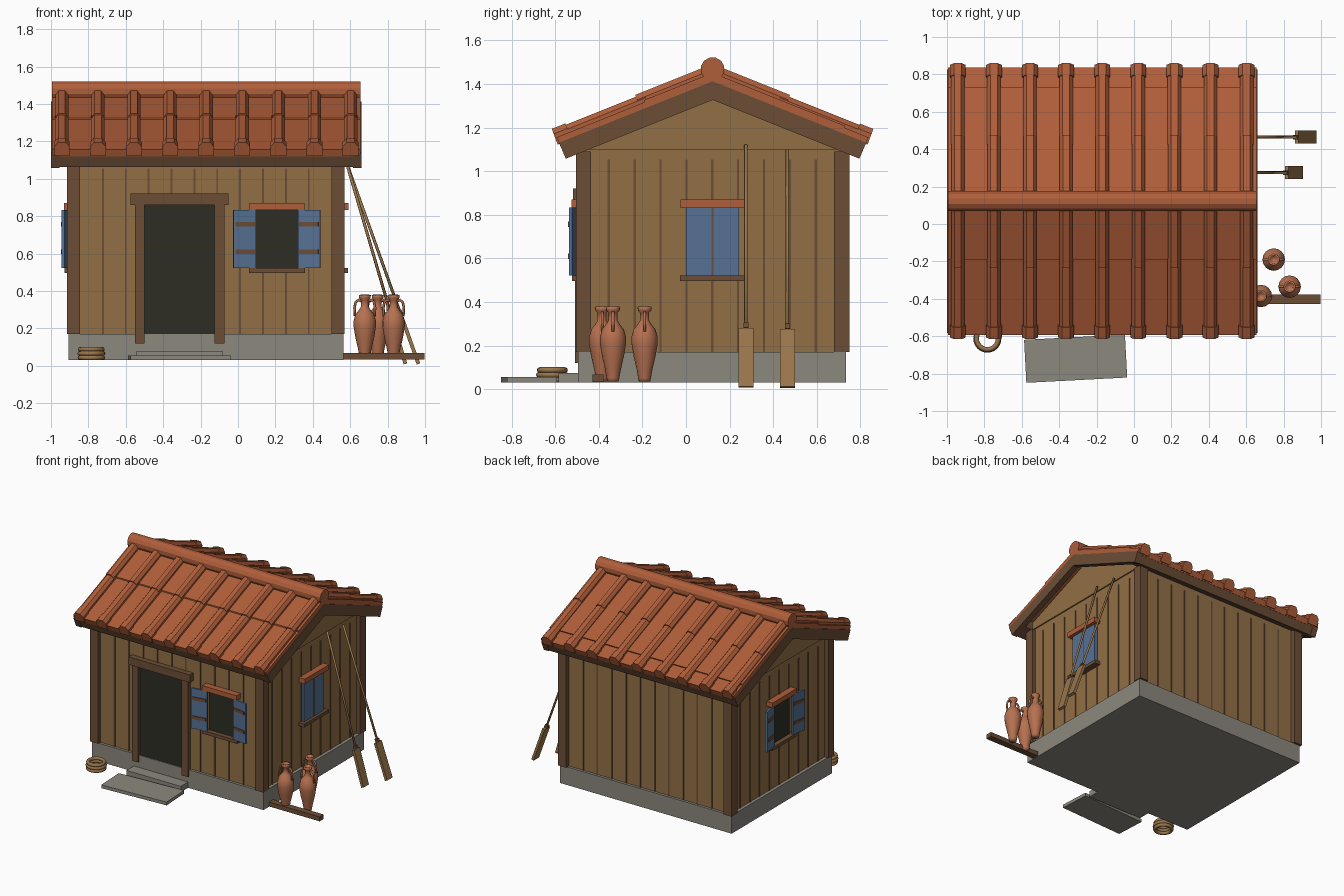
import bpy, bmesh, math
from mathutils import Matrix, Vector

if "Cube" in bpy.data.objects:
    bpy.data.objects.remove(bpy.data.objects["Cube"])


def material(name, rgb):
    m = bpy.data.materials.new(name)
    m.diffuse_color = (*rgb, 1)
    m.use_nodes = True
    m.node_tree.nodes["Principled BSDF"].inputs["Base Color"].default_value = m.diffuse_color
    return m


PLANK = material("plank_tan", (0.29, 0.16, 0.061))
TRIM = material("timber_brown", (0.15, 0.076, 0.037))
TILE = material("roof_tile", (0.43, 0.112, 0.042))
STONE = material("stone_grey", (0.262, 0.246, 0.209))
BLUE = material("shutter_blue", (0.093, 0.165, 0.296))
DARK = material("dark_opening", (0.027, 0.027, 0.018))
CLAY = material("jar_clay", (0.47, 0.165, 0.08))
ROPE = material("rope_and_oar_wood", (0.32, 0.18, 0.07))


def finish(name, bm, mat, smooth=False):
    bmesh.ops.recalc_face_normals(bm, faces=bm.faces)
    me = bpy.data.meshes.new(name)
    bm.to_mesh(me)
    bm.free()
    me.materials.append(mat)
    for p in me.polygons:
        p.use_smooth = smooth
    ob = bpy.data.objects.new(name, me)
    bpy.context.collection.objects.link(ob)
    return ob


def loft(name, loops, mat, smooth=False, closed=False):
    """Skin a list of equal point loops; cap the ends unless closed."""
    bm = bmesh.new()
    rings = [[bm.verts.new(p) for p in lp] for lp in loops]
    n = len(rings[0])
    pairs = list(zip(rings, rings[1:])) + ([(rings[-1], rings[0])] if closed else [])
    for a, b in pairs:
        for i in range(n):
            bm.faces.new((a[i], a[(i + 1) % n], b[(i + 1) % n], b[i]))
    if not closed:
        bm.faces.new(rings[0])
        bm.faces.new(rings[-1])
    return finish(name, bm, mat, smooth)


def box(name, x, y, z, mat, matrix=None):
    loops = [[Vector((a, b, c)) for a, b in
              ((x[0], y[0]), (x[1], y[0]), (x[1], y[1]), (x[0], y[1]))] for c in z]
    if matrix:
        loops = [[matrix @ p for p in lp] for lp in loops]
    return loft(name, loops, mat)


def prism_x(name, yz, x0, x1, mat):
    return loft(name, [[(x, y, z) for y, z in yz] for x in (x0, x1)], mat)


def tube(name, path, r, mat, sides=8):
    """Round bar following a list of points."""
    pts = [Vector(p) for p in path]
    loops = []
    for i, p in enumerate(pts):
        t = (pts[min(i + 1, len(pts) - 1)] - pts[max(i - 1, 0)]).normalized()
        u = t.cross(Vector((0, 1, 0))).normalized()
        v = t.cross(u)
        loops.append([p + r * (math.cos(a) * u + math.sin(a) * v)
                      for a in (math.tau * k / sides for k in range(sides))])
    return loft(name, loops, mat, True)


# Stone base and timber walls
box("foundation", (-0.905, 0.565), (-0.495, 0.735), (0.03, 0.17), STONE)
box("plank_walls", (-0.88, 0.54), (-0.475, 0.715), (0.17, 1.10), PLANK)
prism_x("gable", [(-0.475, 1.10), (-0.475, 1.147), (0.12, 1.385), (0.715, 1.147), (0.715, 1.10)],
        -0.89, 0.55, PLANK)
for x in (-0.915, 0.5):
    for y in (-0.505, 0.68):
        box("corner_post", (x, x + 0.07), (y, y + 0.07), (0.17, 1.09), TRIM)

# Dark seams between the planks
for i in range(1, 11):
    x = -0.845 + i * 0.1223
    for y in (-0.475, 0.715):
        box("plank_seam", (x - 0.005, x + 0.005), (y - 0.005, y + 0.005), (0.17, 1.055), TRIM)
for i in range(9):
    y = -0.354 + i * 0.1186
    for x in (-0.88, 0.54):
        box("plank_seam", (x - 0.005, x + 0.005), (y - 0.005, y + 0.005), (0.17, 1.055), TRIM)

# Roof: pieces measured by distance d from the ridge, on both sides
RY, SLOPE = 0.122, 0.4
X0, X1 = -0.995, 0.655


def roof_slab(name, s, d0, d1, top, thick, x0, x1, mat):
    cut = 0.37 * thick if d1 > 0.6 else 0
    yz = [(d0, top - SLOPE * d0), (d1, top - SLOPE * d1),
          (d1 - cut, top - thick - SLOPE * (d1 - cut)), (d0, top - thick - SLOPE * d0)]
    prism_x(name, [(RY + s * d, z) for d, z in yz], x0, x1, mat)


def cover_tile(x, s, d0, d1, base, w, h):
    prof = [(-w, -0.03), (-w, h * 0.45), (-w * 0.5, h), (w * 0.5, h), (w, h * 0.45), (w, -0.03)]
    loft("cover_tile", [[(x + px, RY + s * (d + 0.37 * pz), base + pz - SLOPE * d)
                         for px, pz in prof] for d in (d0, d1)], TILE)


for s in (-1, 1):
    for x0, x1 in ((-1.0, -0.955), (0.615, 0.66)):
        roof_slab("barge_board", s, 0, 0.705, 1.413, 0.086, x0, x1, TRIM)
    roof_slab("eave_board", s, 0.58, 0.70, 1.41, 0.08, -0.955, 0.615, TRIM)
    roof_slab("pan_tiles_lower", s, 0, 0.715, 1.442, 0.045, X0, X1, TILE)
    roof_slab("pan_tiles_upper", s, 0, 0.315 if s < 0 else 0.61, 1.452, 0.03, X0, X1, TILE)
    for i in range(9):
        x = -0.942 + i * 0.193
        cover_tile(x, s, 0, 0.34, 1.446, 0.035, 0.04)
        cover_tile(x, s, 0.30, 0.68, 1.441, 0.036, 0.036)
        cover_tile(x, s, 0.66, 0.722, 1.441, 0.042, 0.042)
loft("ridge_tile", [[(x, RY + 0.055 * math.cos(a), 1.468 + 0.055 * math.sin(a))
                     for a in (math.tau * (k + 0.5) / 12 for k in range(12))]
                    for x in (X0, X1)], TILE)

# Door and steps
box("door_opening", (-0.50, -0.125), (-0.488, -0.47), (0.17, 0.865), DARK)
for x in (-0.552, -0.125):
    box("door_jamb", (x, x + 0.053), (-0.51, -0.46), (0.12, 0.865), TRIM)
box("door_lintel", (-0.575, -0.05), (-0.518, -0.46), (0.86, 0.92), TRIM)
box("lower_step", (-0.27, 0.27), (-0.115, 0.115), (0.03, 0.055), STONE,
    Matrix.Translation((-0.312, -0.72, 0)) @ Matrix.Rotation(math.radians(3), 4, 'Z'))
box("upper_step", (-0.545, -0.08), (-0.585, -0.49), (0.03, 0.075), STONE)


# Windows, built facing -y and then turned onto their wall
def window(place, opened):
    w, z0, z1 = 0.115, 0.522, 0.833
    box("window_opening", (-w, w), (-0.011, 0), (z0, z1), DARK, place)
    box("window_lintel", (-0.148, 0.148), (-0.05, 0), (0.832, 0.87), TILE, place)
    box("window_sill", (-0.15, 0.15), (-0.047, 0), (0.497, 0.522), TRIM, place)
    for s in (-1, 1):
        if opened:
            leaf = (place @ Matrix.Translation((s * w, -0.03, 0))
                    @ Matrix.Rotation(-s * math.radians(10), 4, 'Z'))
            xs = sorted((0, s * 0.12))
            straps = sorted((s * 0.006, s * 0.11))
            box("shutter", xs, (-0.012, 0.004), (z0, z1), BLUE, leaf)
            for z in (0.61, 0.757):
                box("shutter_strap", straps, (-0.018, -0.01), (z - 0.012, z + 0.012), TRIM, leaf)
        else:
            box("shutter", sorted((s * 0.003, s * 0.121)), (-0.025, 0), (z0, z1), BLUE, place)
    if not opened:
        box("shutter_gap", (-0.004, 0.004), (-0.026, 0), (z0, z1), TRIM, place)


window(Matrix.Translation((0.208, -0.475, 0)), True)
window(Matrix.Translation((0.54, 0.122, 0)) @ Matrix.Rotation(math.pi / 2, 4, 'Z'), False)
window(Matrix.Translation((-0.88, 0.122, 0)) @ Matrix.Rotation(-math.pi / 2, 4, 'Z'), True)

# Coil of rope
for z, r in ((0.043, 0.06), (0.066, 0.062), (0.088, 0.058)):
    loft("rope_coil", [[((r + 0.013 * math.cos(b)) * math.cos(a) - 0.784,
                         (r + 0.013 * math.cos(b)) * math.sin(a) - 0.613,
                         z + 0.013 * math.sin(b)) for b in (math.tau * k / 8 for k in range(8))]
                       for a in (math.tau * j / 24 for j in range(24))], ROPE, True, True)

# Clay jars beside a low plank
box("jar_plank", (0.56, 0.998), (-0.428, -0.378), (0.033, 0.067), TRIM)
PROFILE = [(0.026, 0.035), (0.029, 0.05), (0.036, 0.09), (0.05, 0.15), (0.06, 0.21), (0.06, 0.24),
           (0.05, 0.275), (0.03, 0.30), (0.021, 0.315), (0.02, 0.35), (0.031, 0.362),
           (0.032, 0.378), (0.023, 0.38), (0.018, 0.35)]
for x, y in ((0.747, -0.19), (0.832, -0.335), (0.678, -0.385)):
    jar = loft("clay_jar", [[(x + r * math.cos(a), y + r * math.sin(a), z)
                             for a in (math.tau * k / 16 for k in range(16))]
                            for r, z in PROFILE], CLAY, True)
    for s in (-1, 1):
        path = [(0.018, 0.345), (0.035, 0.352), (0.049, 0.34), (0.055, 0.31), (0.052, 0.265)]
        tube("jar_handle", [(x + s * px, y, pz) for px, pz in path], 0.007, CLAY, 6)

# Oars leaning on the right wall
for y, top, foot in ((0.275, (0.57, 1.12), (0.895, 0.01)), (0.465, (0.575, 1.10), (0.965, 0.01))):
    a, b = Vector((foot[0], y, foot[1])), Vector((top[0], y, top[1]))
    tube("oar_shaft", [a.lerp(b, 0.2), b], 0.008, ROPE)
    turn = Matrix.Translation(a) @ Matrix.Rotation(math.atan2(b.x - a.x, b.z - a.z), 4, 'Y')
    box("oar_blade", (-0.01, 0.01), (-0.034, 0.034), (0, 0.28), ROPE, turn)
    box("oar_collar", (-0.012, 0.012), (-0.012, 0.012), (0.28, 0.305), TRIM, turn)
